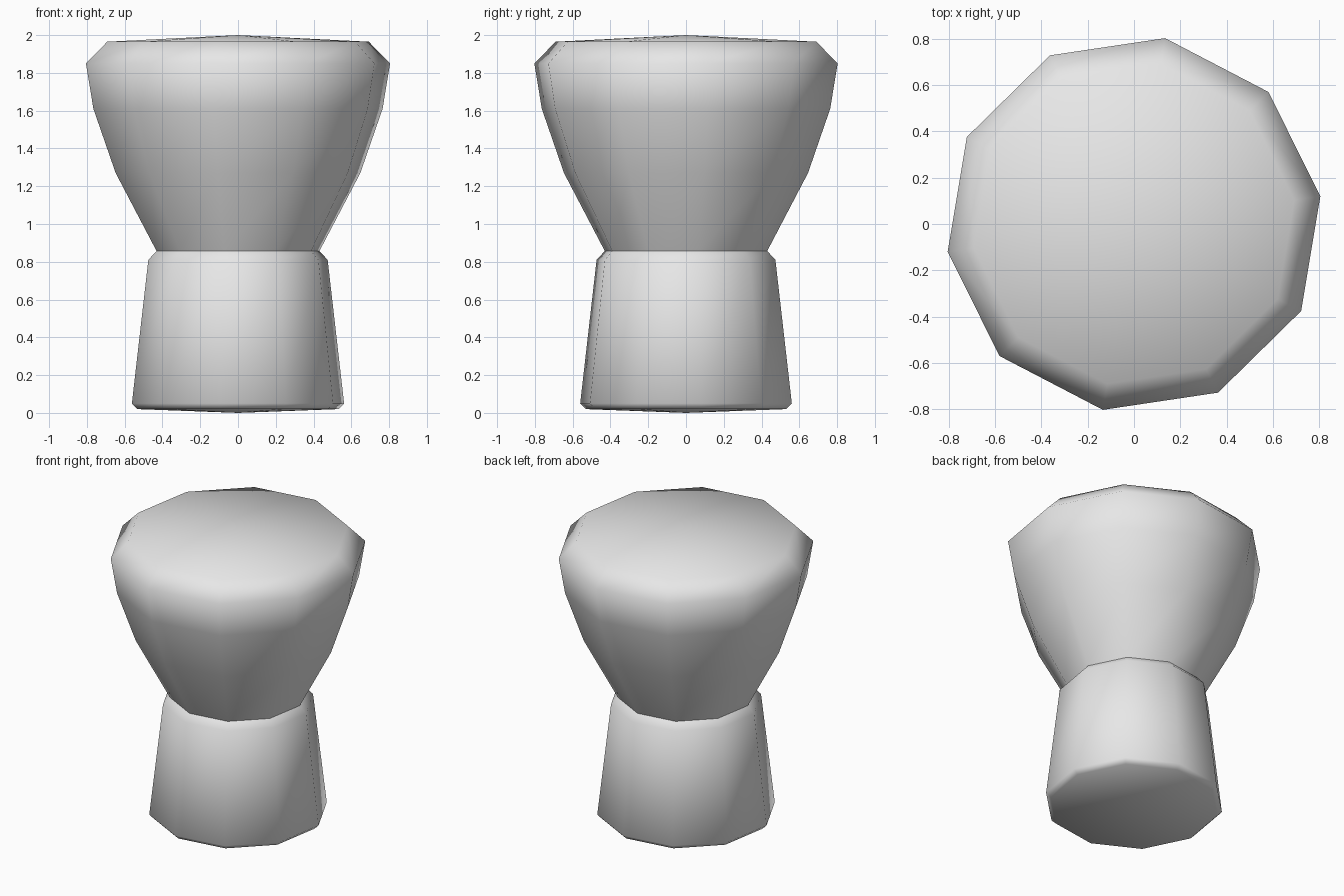
import bpy
import bmesh
from math import radians, tau
from mathutils import Matrix

SIDES = 10
TURN = radians(8.5)

cube = bpy.data.objects.get("Cube")
if cube:
    bpy.data.objects.remove(cube, do_unlink=True)

# Plain grey finish
grey = bpy.data.materials.new("plain_grey")
grey.use_nodes = True
colour = (0.8, 0.8, 0.8, 1.0)
grey.diffuse_color = colour
grey.node_tree.nodes["Principled BSDF"].inputs["Base Color"].default_value = colour

# Goblet outline as (radius, height), from the underside to the drum head
profile = [
    (0, 0), (0.538, 0.02), (0.568, 0.05),       # slightly domed underside
    (0.48, 0.81), (0.436, 0.857),               # tapered foot and shoulder
    (0.655, 1.27), (0.774, 1.61), (0.814, 1.85),  # flaring bowl
    (0.7, 1.965), (0, 2),                       # bevelled rim and domed head
]

# Turn the outline into one closed body
bm = bmesh.new()
verts = [bm.verts.new((r, 0, z)) for r, z in profile]
edges = [bm.edges.new(pair) for pair in zip(verts, verts[1:])]
bmesh.ops.spin(bm, geom=verts + edges, cent=(0, 0, 0), axis=(0, 0, 1),
               angle=tau, steps=SIDES, use_merge=False)
bmesh.ops.remove_doubles(bm, verts=bm.verts, dist=0.0005)
bmesh.ops.rotate(bm, verts=bm.verts, cent=(0, 0, 0),
                 matrix=Matrix.Rotation(TURN, 3, "Z"))
bmesh.ops.recalc_face_normals(bm, faces=bm.faces)

mesh = bpy.data.meshes.new("goblet_drum_body")
bm.to_mesh(mesh)
bm.free()
mesh.materials.append(grey)
body = bpy.data.objects.new("goblet_drum_body", mesh)
bpy.context.collection.objects.link(body)

# Smooth sides, with only the waist crease kept sharp
bpy.ops.object.select_all(action="DESELECT")
body.select_set(True)
bpy.context.view_layer.objects.active = body
bpy.ops.object.shade_smooth_by_angle(angle=radians(60))
